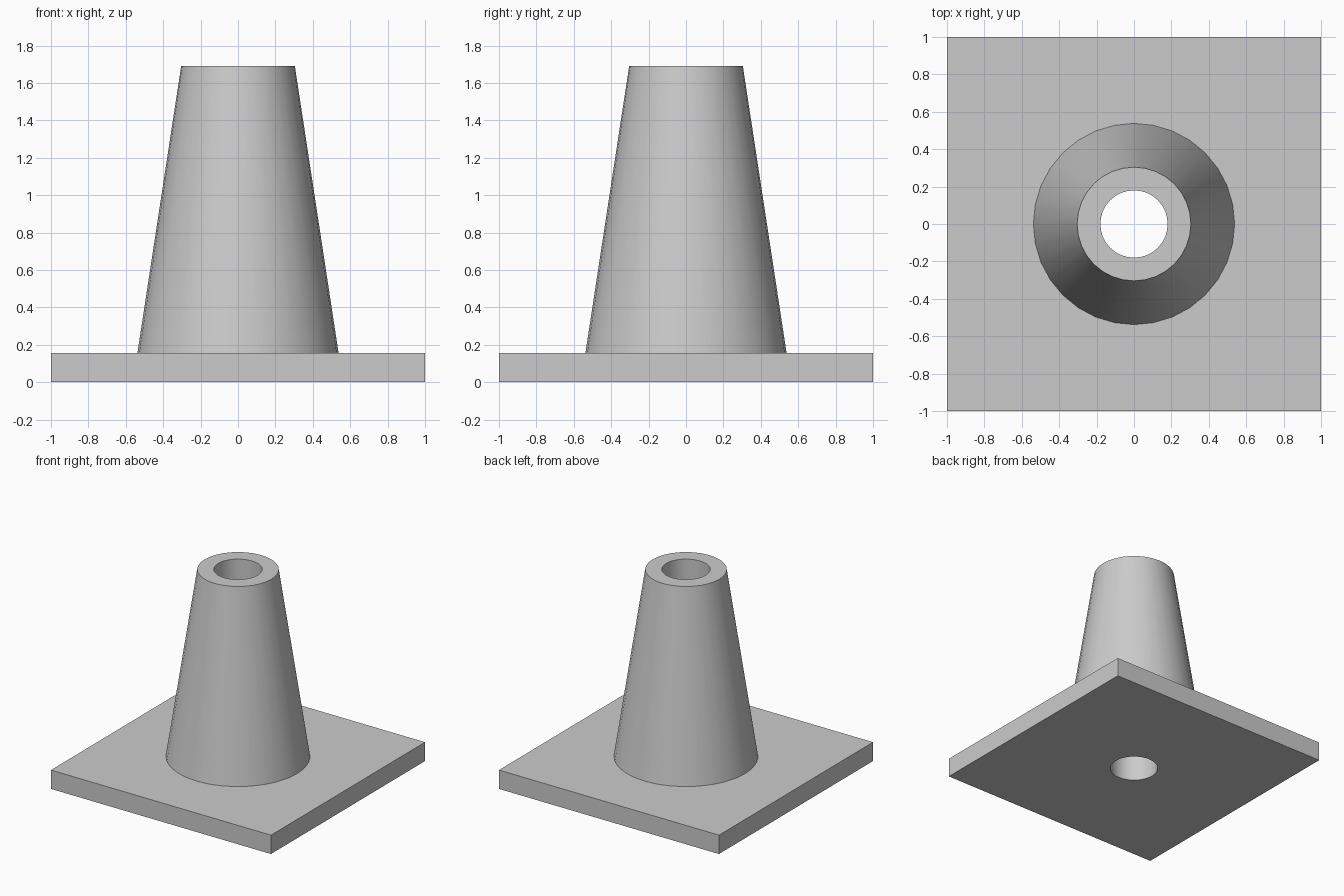
import bpy
import math

if "Cube" in bpy.data.objects:
    bpy.data.objects.remove(bpy.data.objects["Cube"], do_unlink=True)

SIDES = 32
BASE_H, TOP = 0.155, 1.69
R_BOTTOM, R_TOP, R_HOLE = 0.538, 0.304, 0.18

grey = bpy.data.materials.new("plain grey")
grey.use_nodes = True
COLOUR = (0.6, 0.6, 0.6, 1)
grey.diffuse_color = COLOUR
grey.node_tree.nodes["Principled BSDF"].inputs["Base Color"].default_value = COLOUR


def finish(name):
    obj = bpy.context.object
    obj.name = obj.data.name = name
    obj.data.materials.clear()
    obj.data.materials.append(grey)
    return obj


def bore(obj, cutter):
    mod = obj.modifiers.new("bore", 'BOOLEAN')
    mod.operation = 'DIFFERENCE'
    mod.solver = 'EXACT'
    mod.object = cutter
    bpy.ops.object.select_all(action='DESELECT')
    obj.select_set(True)
    bpy.context.view_layer.objects.active = obj
    bpy.ops.object.modifier_apply(modifier=mod.name)
    bpy.ops.object.shade_smooth_by_angle(angle=math.radians(30))


# Square base plate
bpy.ops.mesh.primitive_cube_add(size=1, location=(0, 0, BASE_H / 2))
bpy.context.object.scale = (2, 2, BASE_H)
bpy.ops.object.transform_apply(location=True, rotation=False, scale=True)
base = finish("base_plate")

# Tapered body standing on the plate
bpy.ops.mesh.primitive_cone_add(vertices=SIDES, radius1=R_BOTTOM, radius2=R_TOP,
                                depth=TOP - BASE_H, location=(0, 0, (TOP + BASE_H) / 2))
body = finish("tapered_body")

# Straight hole through both parts
bpy.ops.mesh.primitive_cylinder_add(vertices=SIDES, radius=R_HOLE, depth=3, location=(0, 0, 1))
cutter = finish("hole_cutter")
cutter.hide_render = True
for part in (base, body):
    bore(part, cutter)
bpy.data.objects.remove(cutter, do_unlink=True)
